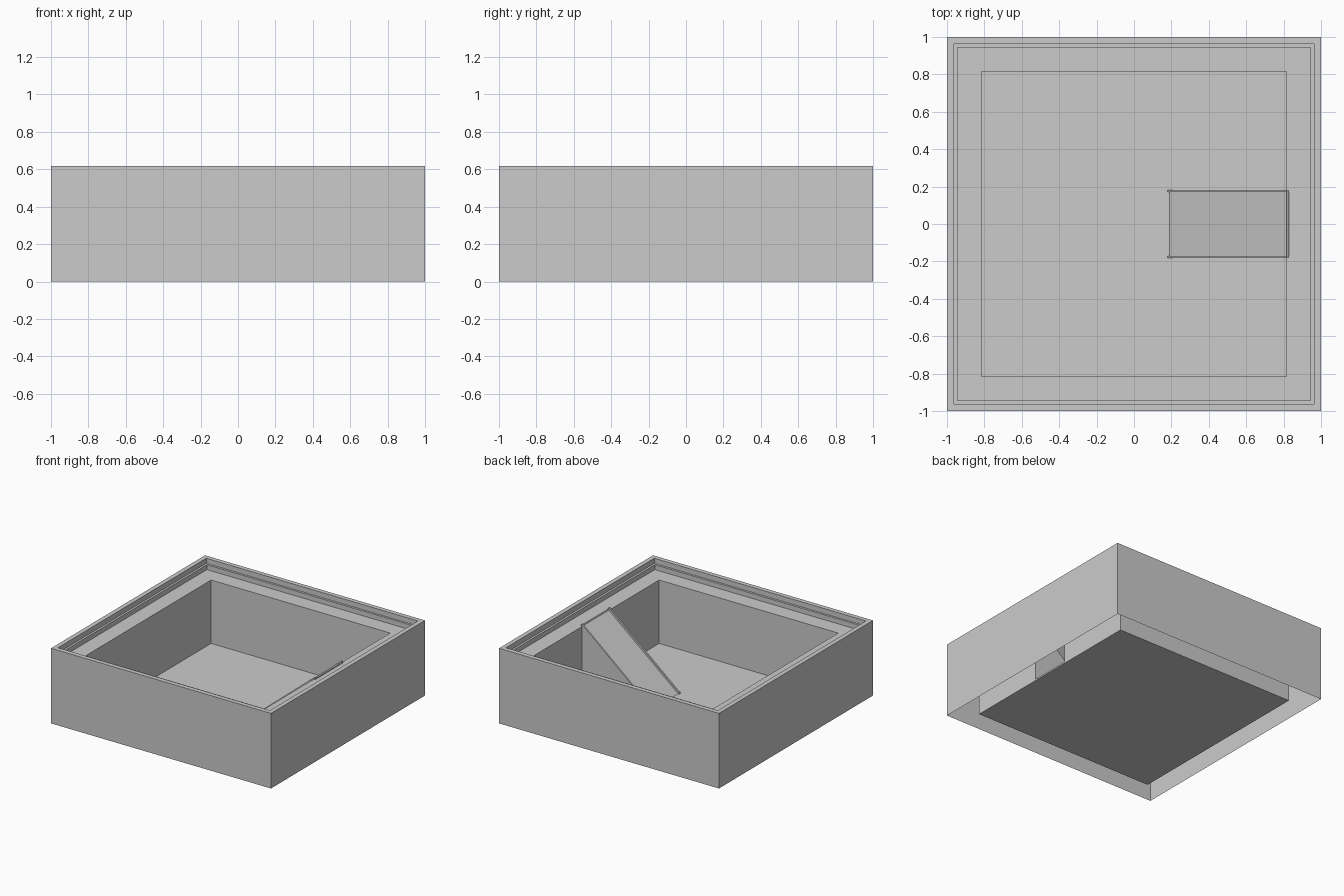
import bpy, bmesh

if "Cube" in bpy.data.objects:
    bpy.data.objects.remove(bpy.data.objects["Cube"])

H = 0.617      # overall height
DECK = 0.535   # ledge around the basin
T = 0.013      # sheet thickness
IN, OUT = 0.815, 0.828   # basin inner and outer half widths
SLOT = 0.17    # half width of the ramp opening


def finish(bm, name):
    bmesh.ops.recalc_face_normals(bm, faces=bm.faces)
    me = bpy.data.meshes.new(name)
    bm.to_mesh(me)
    bm.free()
    ob = bpy.data.objects.new(name, me)
    bpy.context.collection.objects.link(ob)
    return ob


def square_loft(name, profile):
    """Sweep a (half width, height) profile around a square."""
    bm = bmesh.new()
    rings = [[bm.verts.new((sx * r, sy * r, z))
              for sx, sy in ((-1, -1), (1, -1), (1, 1), (-1, 1))]
             for r, z in profile]
    for a, b in zip(rings, rings[1:]):
        for i in range(4):
            j = (i + 1) % 4
            bm.faces.new((a[i], a[j], b[j], b[i]))
    return finish(bm, name)


def prism(name, profile, y0, y1):
    """Extrude an (x, z) profile from y0 to y1."""
    bm = bmesh.new()
    face = bm.faces.new([bm.verts.new((x, y0, z)) for x, z in profile])
    ext = bmesh.ops.extrude_face_region(bm, geom=[face])
    # keep the starting cap so the part is closed
    top = [v for v in ext["geom"] if isinstance(v, bmesh.types.BMVert)]
    bmesh.ops.translate(bm, verts=top, vec=(0, y1 - y0, 0))
    if not any(abs(f.calc_center_median().y - y0) < 1e-6 for f in bm.faces):
        bmesh.ops.holes_fill(bm, edges=bm.edges)
    return finish(bm, name)


def box(name, x0, x1, y0, y1, z0, z1):
    return prism(name, [(x0, z0), (x1, z0), (x1, z1), (x0, z1)], y0, y1)


# Outer skirt, stepped rim and flat ledge (open underneath)
square_loft("outer_shell", [
    (1, 0), (1, H), (0.9625, H), (0.9625, 0.575),
    (0.945, 0.575), (0.945, DECK), (IN, DECK)])

# Basin floor and walls, with an opening behind the ramp
top = DECK - 0.001
box("basin_floor", -OUT, OUT, -OUT, OUT, 0, T)
box("basin_wall_left", -OUT, -IN, -OUT, OUT, T, top)
box("basin_wall_front", -IN, IN, -OUT, -IN, T, top)
box("basin_wall_back", -IN, IN, IN, OUT, T, top)
box("basin_wall_right_front", IN, OUT, -OUT, -SLOT, T, top)
box("basin_wall_right_back", IN, OUT, SLOT, OUT, T, top)

# Hollow ramp: sloping plate between two slightly raised side plates
prism("ramp_slope", [(0.19, T), (OUT, 0.538), (OUT, 0.521), (0.21, T)],
      -SLOT, SLOT)
side = [(0.18, T), (OUT, T), (OUT, 0.549), (IN, 0.549), (0.18, 0.022)]
prism("ramp_side_front", side, -SLOT - T, -SLOT)
prism("ramp_side_back", side, SLOT, SLOT + T)
